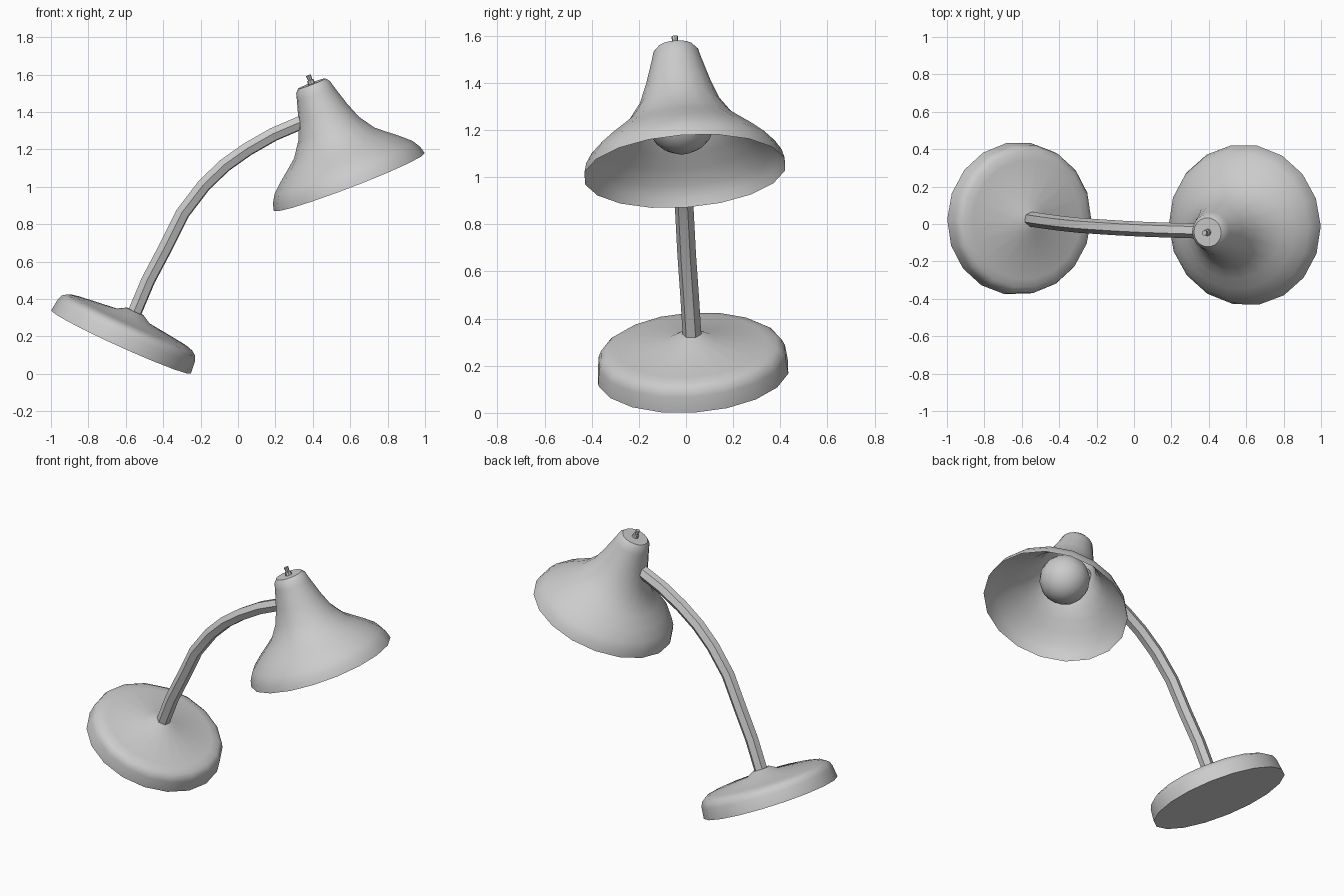
import bpy, bmesh, math
from mathutils import Vector

cube = bpy.data.objects.get("Cube")
if cube:
    bpy.data.objects.remove(cube, do_unlink=True)

grey = bpy.data.materials.new("light grey")
grey.use_nodes = True
COLOR = (0.6, 0.6, 0.6, 1)
grey.diffuse_color = COLOR
grey.node_tree.nodes["Principled BSDF"].inputs["Base Color"].default_value = COLOR


def smooth(obj, degrees=42):
    bpy.ops.object.select_all(action='DESELECT')
    obj.select_set(True)
    bpy.context.view_layer.objects.active = obj
    bpy.ops.object.shade_smooth_by_angle(angle=math.radians(degrees))


def lathe(name, profile, sides, origin, axis):
    """Spin (radius, height) points about a tilted axis; radius 0 closes an end."""
    bm = bmesh.new()
    rings = []
    for r, h in profile:
        if r == 0:
            rings.append([bm.verts.new((0, 0, h))] * sides)
        else:
            rings.append([bm.verts.new((r * math.cos(a), r * math.sin(a), h))
                          for a in (2 * math.pi * i / sides for i in range(sides))])
    for low, high in zip(rings, rings[1:]):
        for i in range(sides):
            j = (i + 1) % sides
            corners = [low[i], low[j], high[j], high[i]]
            bm.faces.new(list(dict.fromkeys(corners)))
    bmesh.ops.recalc_face_normals(bm, faces=bm.faces)
    mesh = bpy.data.meshes.new(name)
    bm.to_mesh(mesh)
    bm.free()
    mesh.materials.append(grey)
    obj = bpy.data.objects.new(name, mesh)
    bpy.context.collection.objects.link(obj)
    obj.location = origin
    obj.rotation_mode = 'QUATERNION'
    obj.rotation_quaternion = Vector((0, 0, 1)).rotation_difference(Vector(axis))
    smooth(obj)
    return obj


# Tilted round base with a rolled rim and a raised collar
lathe("base", [(0, 0), (0.41, 0), (0.402, 0.07), (0.39, 0.098), (0.365, 0.115),
               (0.32, 0.124), (0.10, 0.152), (0.05, 0.18), (0, 0.18)],
      18, (-0.625, 0.03, 0.17), (0.453, -0.07, 1))

# Curved six-sided stem
curve = bpy.data.curves.new("stem", 'CURVE')
curve.dimensions = '3D'
curve.bevel_depth = 0.04
curve.bevel_resolution = 1
curve.use_fill_caps = True
path = [(-0.56, 0.027, 0.31), (-0.48, 0.015, 0.50), (-0.39, 0.003, 0.67),
        (-0.295, -0.007, 0.86), (-0.18, -0.015, 1.01), (-0.07, -0.022, 1.115),
        (0.05, -0.028, 1.20), (0.19, -0.033, 1.28), (0.33, -0.037, 1.34),
        (0.38, -0.038, 1.355)]
spline = curve.splines.new('POLY')
spline.points.add(len(path) - 1)
for point, co in zip(spline.points, path):
    point.co = (*co, 1)
curve.materials.append(grey)
stem = bpy.data.objects.new("stem", curve)
bpy.context.collection.objects.link(stem)
bpy.ops.object.select_all(action='DESELECT')
stem.select_set(True)
bpy.context.view_layer.objects.active = stem
bpy.ops.object.convert(target='MESH')
smooth(bpy.context.view_layer.objects.active)

# Bell shade, open below, with the parts that share its axis
SHADE, AXIS = (0.595, -0.005, 1.025), (-0.383, -0.075, 1)
lathe("shade", [(0.432, 0), (0.422, 0.04), (0.395, 0.085), (0.337, 0.137), (0.28, 0.183),
                (0.23, 0.225), (0.172, 0.31), (0.138, 0.40), (0.105, 0.51),
                (0.096, 0.545), (0.078, 0.565), (0, 0.565)], 18, SHADE, AXIS)

# Round bulb with a screw neck
R, MID = 0.148, 0.235
ball = [(R * math.sin(t), MID - R * math.cos(t)) for t in (math.pi * k / 10 for k in range(1, 9))]
lathe("bulb", [(0, MID - R)] + ball + [(0.06, 0.40), (0.055, 0.55), (0, 0.55)],
      16, SHADE, AXIS)

# Small switch on the cap
lathe("switch", [(0.02, 0.56), (0.018, 0.585), (0.012, 0.587), (0.014, 0.613), (0, 0.613)],
      8, SHADE, AXIS)
